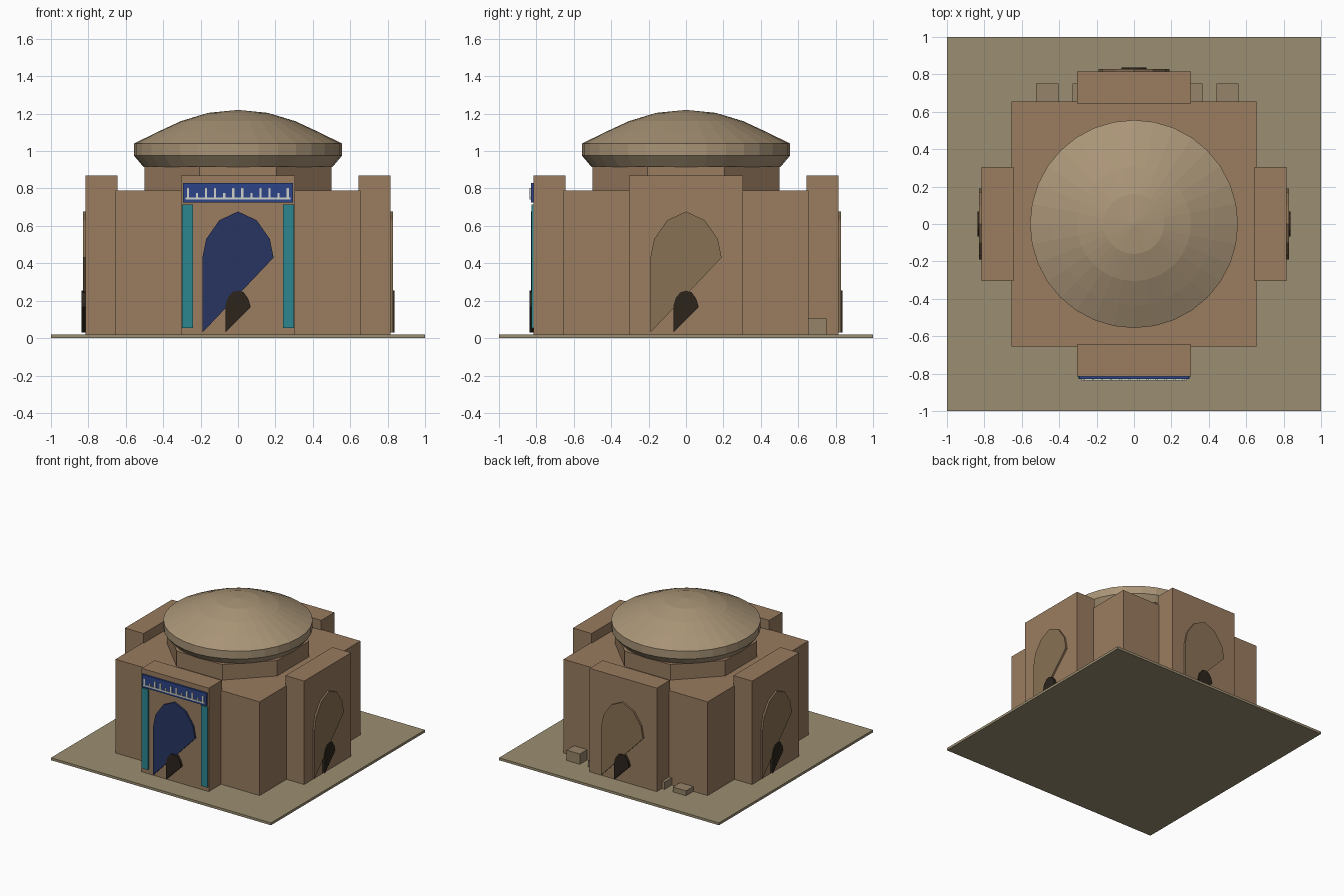
import bpy, bmesh, math
from mathutils import Matrix

if "Cube" in bpy.data.objects:
    bpy.data.objects.remove(bpy.data.objects["Cube"])


def material(name, rgb):
    m = bpy.data.materials.new(name)
    m.diffuse_color = (*rgb, 1)
    m.use_nodes = True
    m.node_tree.nodes["Principled BSDF"].inputs["Base Color"].default_value = m.diffuse_color
    return m


BRICK = material("brick", (0.32, 0.20, 0.115))
NICHE = material("niche_brick", (0.25, 0.165, 0.09))
PLASTER = material("dome_plaster", (0.40, 0.30, 0.185))
EARTH = material("earth", (0.33, 0.27, 0.165))
STONE = material("stone", (0.30, 0.23, 0.14))
LAPIS = material("dark_blue_tile", (0.02, 0.035, 0.12))
BLUE = material("blue_tile", (0.025, 0.06, 0.25))
TEAL = material("teal_tile", (0.025, 0.24, 0.28))
WHITE = material("white_tile", (0.65, 0.65, 0.6))
DARK = material("dark_door", (0.025, 0.018, 0.012))


def finish(bm, name, mat, turn=0):
    bmesh.ops.recalc_face_normals(bm, faces=bm.faces)
    bm.transform(Matrix.Rotation(turn, 4, 'Z'))
    me = bpy.data.meshes.new(name)
    bm.to_mesh(me)
    bm.free()
    me.materials.append(mat)
    ob = bpy.data.objects.new(name, me)
    bpy.context.collection.objects.link(ob)
    return ob


def box(name, x, y, z, mat, turn=0):
    """Box from (min, max) pairs, turned about the vertical axis."""
    bm = bmesh.new()
    bmesh.ops.create_cube(bm, size=1)
    for v in bm.verts:
        v.co = [lo + (c + 0.5) * (hi - lo) for c, (lo, hi) in zip(v.co, (x, y, z))]
    return finish(bm, name, mat, turn)


def slab(name, outline, y0, y1, mat, turn=0):
    """Outline in x, z extruded from y0 to y1."""
    bm = bmesh.new()
    face = bm.faces.new([bm.verts.new((x, y0, z)) for x, z in outline])
    new = bmesh.ops.extrude_face_region(bm, geom=[face])["geom"]
    for v in new:
        if isinstance(v, bmesh.types.BMVert):
            v.co.y = y1
    return finish(bm, name, mat, turn)


def lathe(name, profile, sides, mat, turn=0):
    """Closed solid of rings (radius, z); radius 0 makes a tip."""
    bm = bmesh.new()
    rings = []
    for r, z in profile:
        n = sides if r else 1
        rings.append([bm.verts.new((r * math.cos(math.tau * i / sides),
                                    r * math.sin(math.tau * i / sides), z))
                      for i in range(n)])
    for a, b in zip(rings, rings[1:]):
        for i in range(sides):
            j = (i + 1) % sides
            if len(b) == 1:
                bm.faces.new((a[i], a[j], b[0]))
            else:
                bm.faces.new((a[i], a[j], b[j], b[i]))
    bm.faces.new(rings[0])
    if len(rings[-1]) > 1:
        bm.faces.new(rings[-1])
    return finish(bm, name, mat, turn)


# Ground, hall, octagonal drum and dome
box("ground", (-1, 1), (-1, 1), (0, 0.02), EARTH)
box("hall", (-0.655, 0.655), (-0.655, 0.655), (0.001, 0.79), BRICK)
r8 = 0.5 / math.cos(math.pi / 8)
lathe("drum", [(r8, 0.78), (r8, 0.917)], 8, BRICK, math.pi / 8)
lathe("dome", [(0.505, 0.915), (0.556, 0.975), (0.556, 1.04), (0.435, 1.10),
               (0.305, 1.16), (0.16, 1.204), (0, 1.22)], 32, PLASTER)

# Portals on all four sides, with slanted arch panels and doors
ARCH = [(-0.19, 0.03), (-0.19, 0.43), (-0.17, 0.53), (-0.10, 0.63), (0, 0.677),
        (0.10, 0.63), (0.17, 0.53), (0.19, 0.43)]
DOOR = [(-0.068, 0.03), (-0.068, 0.17), (-0.055, 0.215), (-0.03, 0.245), (0, 0.254),
        (0.03, 0.245), (0.055, 0.21), (0.068, 0.165)]
for k, side in enumerate(("front", "right", "back", "left")):
    t = k * math.pi / 2
    box(side + "_portal", (-0.305, 0.305), (-0.815, -0.645), (0.001, 0.87), BRICK, t)
    slab(side + "_arch", ARCH, -0.81, -0.83, NICHE if k else LAPIS, t)
    slab(side + "_door", DOOR, -0.81, -0.838, DARK, t)

# Tile strips and frieze on the front portal
for s, side in ((-1, "left"), (1, "right")):
    box(side + "_tile_strip", sorted((s * 0.24, s * 0.30)), (-0.825, -0.81), (0.055, 0.715), TEAL)
box("frieze", (-0.293, 0.293), (-0.83, -0.81), (0.725, 0.83), BLUE)
box("frieze_line", (-0.28, 0.28), (-0.836, -0.825), (0.742, 0.753), WHITE)
for i in range(12):
    x = -0.268 + i * 0.0485
    top = 0.775 if i % 3 == 1 else 0.803
    box("frieze_bar", (x - 0.006, x + 0.006), (-0.836, -0.825), (0.745, top), WHITE)

# Stone blocks along the back wall
for x, h in ((-0.465, 0.06), (-0.27, 0.08), (0.305, 0.07), (0.5, 0.105)):
    box("stone_block", (x - 0.06, x + 0.06), (0.65, 0.75), (0.015, h), STONE)
